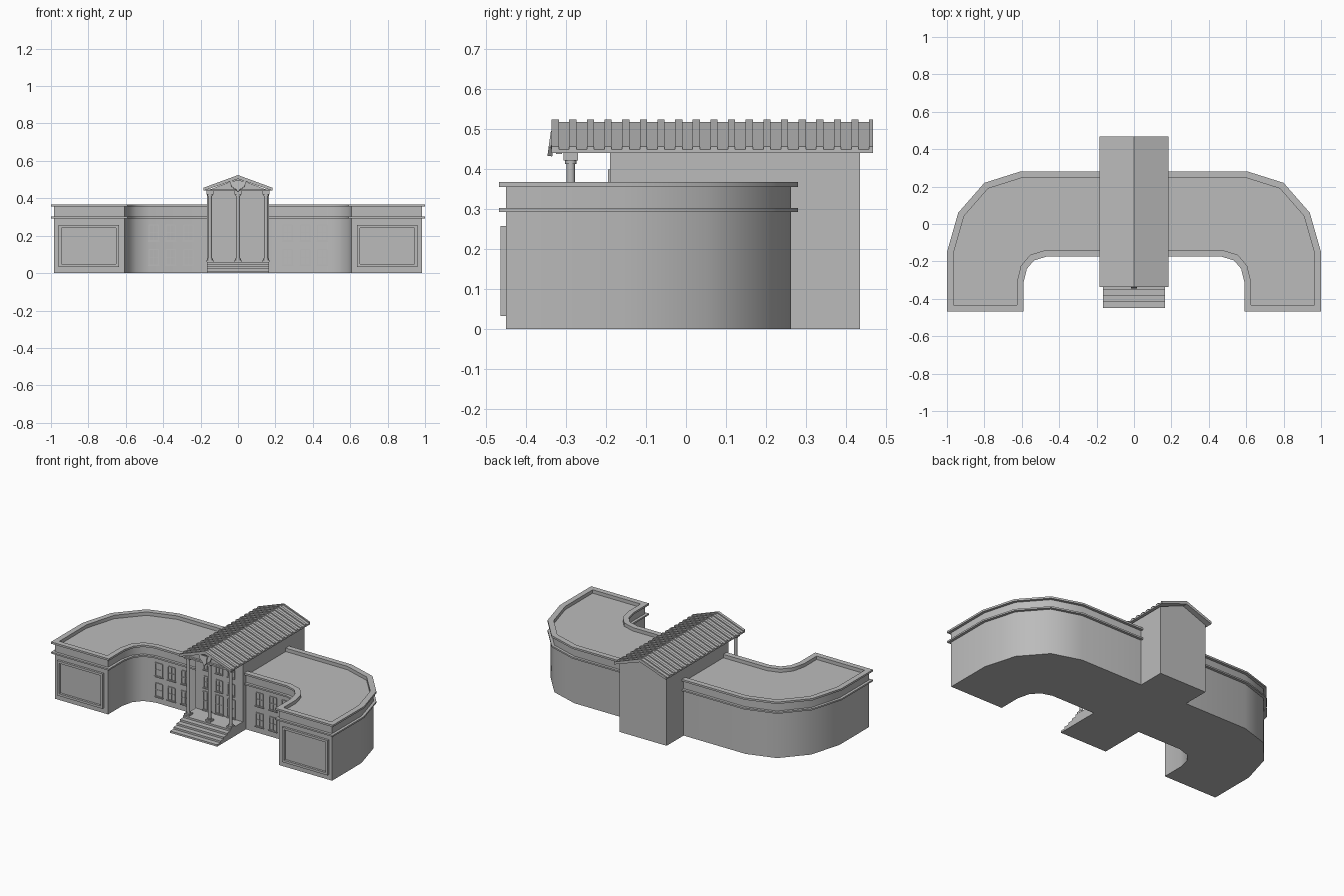
import bpy, bmesh, math
from mathutils import Vector, Matrix

cube = bpy.data.objects.get("Cube")
if cube:
    bpy.data.objects.remove(cube)

stone = bpy.data.materials.new("grey stone")
stone.use_nodes = True
stone.diffuse_color = (0.5, 0.5, 0.5, 1)
stone.node_tree.nodes["Principled BSDF"].inputs["Base Color"].default_value = (0.5, 0.5, 0.5, 1)


def finish(name, bm, smooth=None):
    """Turn a bmesh into a named object with the stone material."""
    bmesh.ops.recalc_face_normals(bm, faces=bm.faces)
    mesh = bpy.data.meshes.new(name)
    bm.to_mesh(mesh)
    bm.free()
    mesh.materials.append(stone)
    ob = bpy.data.objects.new(name, mesh)
    bpy.context.collection.objects.link(ob)
    if smooth:
        bpy.ops.object.select_all(action="DESELECT")
        bpy.context.view_layer.objects.active = ob
        ob.select_set(True)
        bpy.ops.object.shade_smooth_by_angle(angle=math.radians(smooth))
    return ob


def place(p, axis, t):
    return {"x": (t, p[0], p[1]), "y": (p[0], t, p[1]), "z": (p[0], p[1], t)}[axis]


def add_prism(bm, pts, axis, lo, hi):
    a = [bm.verts.new(place(p, axis, lo)) for p in pts]
    b = [bm.verts.new(place(p, axis, hi)) for p in pts]
    bm.faces.new(a)
    bm.faces.new(b)
    for i in range(len(pts)):
        j = (i + 1) % len(pts)
        bm.faces.new((a[i], a[j], b[j], b[i]))


def prism(name, pts, axis, lo, hi, smooth=None):
    bm = bmesh.new()
    add_prism(bm, pts, axis, lo, hi)
    return finish(name, bm, smooth)


def add_box(bm, x0, x1, y0, y1, z0, z1):
    add_prism(bm, [(x0, y0), (x1, y0), (x1, y1), (x0, y1)], "z", z0, z1)


def ring(name, outer, inner, lo, hi):
    """Closed rectangular band between two matching outlines."""
    bm = bmesh.new()
    loops = [[bm.verts.new((p[0], p[1], z)) for p in pts]
             for pts, z in ((outer, lo), (outer, hi), (inner, hi), (inner, lo))]
    n = len(outer)
    for k in range(4):
        a, b = loops[k], loops[(k + 1) % 4]
        for i in range(n):
            j = (i + 1) % n
            bm.faces.new((a[i], a[j], b[j], b[i]))
    return finish(name, bm, 40)


def inset(pts, d):
    """Mitred inward offset of a counter-clockwise outline."""
    out = []
    for i, p in enumerate(pts):
        p = Vector(p)
        e1 = (p - Vector(pts[i - 1])).normalized()
        e2 = (Vector(pts[(i + 1) % len(pts)]) - p).normalized()
        n1, n2 = Vector((-e1.y, e1.x)), Vector((-e2.y, e2.x))
        out.append(p + (n1 + n2) * d / (1 + n1.dot(n2)))
    return out


# Curved wings: body, moulding, parapet and cornice
half = [(0.47, -0.175), (0.535, -0.195), (0.573, -0.24), (0.59, -0.31), (0.59, -0.467),
        (1, -0.467), (1, -0.15), (0.94, 0.06), (0.80, 0.22), (0.61, 0.28)]
outline = half + [(-x, y) for x, y in reversed(half)]
wall = inset(outline, 0.017)
rim = inset(outline, 0.035)
prism("wing_body", wall, "z", 0, 0.345, 40)
ring("lower_moulding", outline, inset(outline, 0.022), 0.292, 0.302)
ring("parapet", wall, rim, 0.34, 0.357)
ring("cornice", outline, rim, 0.355, 0.367)

# Framed panels on the wing ends
for side, sx in (("left", 1), ("right", -1)):
    bm = bmesh.new()
    x0, x1, z0, z1, w = 0.637, 0.96, 0.033, 0.257, 0.015
    for a, b, c, d in ((x0, x1, z0, z0 + w), (x0, x1, z1 - w, z1),
                       (x0, x0 + w, z0 + w, z1 - w), (x1 - w, x1, z0 + w, z1 - w)):
        add_box(bm, *sorted((a * sx, b * sx)), -0.464, -0.448, c, d)
    finish(side + "_panel_frame", bm)

# Central hall with gabled top, and the pediment over the porch
hall_w, eave = 0.167, 0.44
prism("central_hall", [(-hall_w, 0), (hall_w, 0), (hall_w, eave), (0, 0.505), (-hall_w, eave)],
      "y", -0.19, 0.435)
prism("pediment", [(-hall_w, eave), (hall_w, eave), (0, 0.505)], "y", -0.312, -0.19)
prism("pediment_sill", [(-0.175, 0.438), (0.175, 0.438), (0.175, 0.448), (-0.175, 0.448)],
      "y", -0.325, -0.31)


# Ribbed roof
def roof_profile(lift):
    return [(-0.185, eave), (0, 0.504), (0.185, eave),
            (0.185, 0.449 + lift), (0, 0.517 + lift), (-0.185, 0.449 + lift)]


prism("roof", roof_profile(0), "y", -0.335, 0.465)
bm = bmesh.new()
for i in range(19):
    y = -0.336 + i * 0.0441
    add_prism(bm, roof_profile(0.007), "y", y, min(y + 0.018, 0.467))
finish("roof_ribs", bm)

# Tilted shield ornament on the pediment
shield = prism("shield_ornament", [(-0.016, 0.03), (0.016, 0.03), (0.016, -0.01),
                                   (0, -0.032), (-0.016, -0.01)], "y", -0.006, 0.006)
wings = prism("shield_wings", [(-0.045, 0.028), (0.045, 0.028), (0.035, 0), (0.016, -0.015),
                               (-0.016, -0.015), (-0.035, 0)], "y", 0, 0.008)
for ob in (shield, wings):
    ob.matrix_world = Matrix.Translation((0, -0.336, 0.464)) @ Matrix.Rotation(math.radians(-8), 4, "X")

# Front steps rising to the porch floor
steps = [(-0.19, 0), (-0.45, 0)]
for i in range(5):
    y = -0.45 + 0.033 * i
    steps += [(y, 0.012 * (i + 1)), (y + 0.033 if i < 4 else -0.19, 0.012 * (i + 1))]
prism("front_steps", [p for p in steps], "x", -0.167, 0.167)

# Porch columns
for label, x in (("left", 0.15), ("middle", 0), ("right", -0.15)):
    bm = bmesh.new()
    for r, z0, z1 in ((0.015, 0.07, 0.078), (0.0105, 0.078, 0.412), (0.014, 0.412, 0.421)):
        bmesh.ops.create_cone(bm, cap_ends=True, segments=16, radius1=r, radius2=r, depth=z1 - z0,
                              matrix=Matrix.Translation((x, -0.288, (z0 + z1) / 2)))
    for z0, z1 in ((0.06, 0.07), (0.421, 0.44)):
        add_box(bm, x - 0.018, x + 0.018, -0.306, -0.27, z0, z1)
    finish(label + "_column", bm, 35)


# Windows: thin frame, cross bars and sill
def add_window(bm, x, z, y, w, h):
    f, t = 0.006, 0.005
    for s in (-1, 1):
        add_box(bm, x + s * w - f / 2, x + s * w + f / 2, y - t, y + 0.002, z - h, z + h)
        add_box(bm, x - w, x + w, y - t, y + 0.002, z + s * h - f / 2, z + s * h + f / 2)
    add_box(bm, x - 0.0015, x + 0.0015, y - 0.003, y + 0.002, z - h, z + h)
    add_box(bm, x - w, x + w, y - 0.003, y + 0.002, z - 0.0015, z + 0.0015)
    add_box(bm, x - w - f, x + w + f, y - 0.008, y + 0.002, z - h - f, z - h)


bm = bmesh.new()
for s in (-1, 1):
    for x in (0.265, 0.36, 0.45):
        for z in (0.085, 0.215):
            add_window(bm, s * x, z, -0.158, 0.025, 0.042)
finish("wing_windows", bm)

bm = bmesh.new()
for x in (-0.085, 0, 0.085):
    for z in (0.245, 0.36):
        add_window(bm, x, z, -0.19, 0.022, 0.036)
    add_window(bm, x, 0.125, -0.19, 0.026, 0.058)
finish("hall_windows_and_doors", bm)
